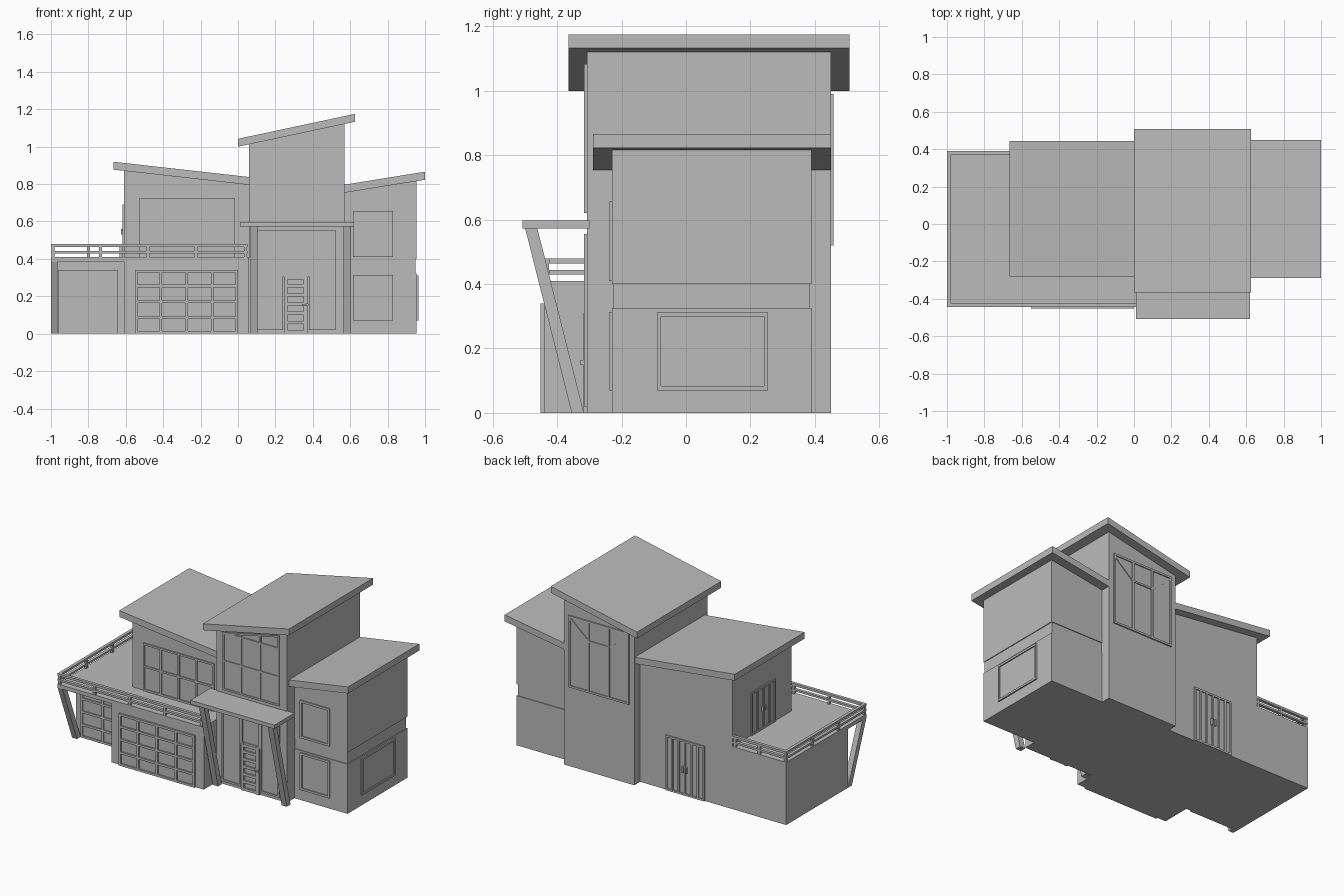
import bpy, bmesh

if "Cube" in bpy.data.objects:
    bpy.data.objects.remove(bpy.data.objects["Cube"])

grey = bpy.data.materials.new("plain_grey")
grey.diffuse_color = (0.5, 0.5, 0.5, 1)
grey.use_nodes = True
grey.node_tree.nodes["Principled BSDF"].inputs["Base Color"].default_value = grey.diffuse_color

AXES = {'x': lambda u, v, t: (t, u, v),
        'y': lambda u, v, t: (u, t, v),
        'z': lambda u, v, t: (u, v, t)}


def prism(profile, axis, a, b):
    """A solid: profile in the plane across the axis, extruded from a to b."""
    return (profile, axis, a, b)


def box(x0, x1, y0, y1, z0, z1):
    return prism([(x0, y0), (x1, y0), (x1, y1), (x0, y1)], 'z', z0, z1)


def build(name, solids):
    bm = bmesh.new()
    for profile, axis, a, b in solids:
        f = AXES[axis]
        lo = [bm.verts.new(f(u, v, a)) for u, v in profile]
        hi = [bm.verts.new(f(u, v, b)) for u, v in profile]
        bm.faces.new(lo)
        bm.faces.new(hi)
        n = len(lo)
        for i in range(n):
            j = (i + 1) % n
            bm.faces.new((lo[i], lo[j], hi[j], hi[i]))
    bmesh.ops.recalc_face_normals(bm, faces=bm.faces)
    me = bpy.data.meshes.new(name)
    bm.to_mesh(me)
    bm.free()
    me.materials.append(grey)
    ob = bpy.data.objects.new(name, me)
    bpy.context.collection.objects.link(ob)
    return ob


def plate(axis, wall, side, profile, d):
    """A plate of depth d standing on a wall plane, facing side (+1 / -1)."""
    return prism(profile, axis, wall, wall + side * d)


def rect(u0, u1, z0, z1):
    return [(u0, z0), (u1, z0), (u1, z1), (u0, z1)]


def panes(axis, wall, side, us, zs, bar=0.012, d=0.009):
    """Framed glazing: bars along every line in us and zs over a thin pane."""
    out = [plate(axis, wall, side, rect(us[0], us[-1], zs[0], zs[-1]), 0.002)]

    def spans(vals):
        for i, v in enumerate(vals):
            if i == 0:
                yield v, v + bar
            elif i == len(vals) - 1:
                yield v - bar, v
            else:
                yield v - bar / 2, v + bar / 2
    for a, b in spans(us):
        out.append(plate(axis, wall, side, rect(a, b, zs[0], zs[-1]), d))
    for a, b in spans(zs):
        out.append(plate(axis, wall, side, rect(us[0], us[-1], a, b), d))
    return out


def split(a, b, n):
    return [a + (b - a) * i / n for i in range(n + 1)]


def slab(x0, z0, x1, z1, t):
    return [(x0, z0), (x1, z1), (x1, z1 + t), (x0, z0 + t)]


def wall_under(x0, x1, base, roof):
    """Wall profile with its top following the underside of a sloped roof."""
    (ax, az), (bx, bz) = roof[:2]
    z = lambda x: az + (bz - az) * (x - ax) / (bx - ax)
    return [(x0, base), (x1, base), (x1, z(x1)), (x0, z(x0))]


# Roofs and main walls
tower_roof = slab(0.0, 1.0, 0.625, 1.133, 0.042)
left_roof = slab(-0.665, 0.877, 0.065, 0.795, 0.042)
right_roof = slab(0.565, 0.753, 1.0, 0.823, 0.043)
build("tower_roof", [prism(tower_roof, 'y', -0.365, 0.508)])
build("left_roof", [prism(left_roof, 'y', -0.28, 0.445)])
build("right_roof", [prism(right_roof, 'y', -0.288, 0.45)])
build("tower_walls", [prism(wall_under(0.06, 0.57, 0, tower_roof), 'y', -0.308, 0.45)])
build("left_upper_walls", [prism(wall_under(-0.61, 0.06, 0.405, left_roof), 'y', -0.22, 0.39)])
build("right_wing_walls", [
    box(0.57, 0.955, -0.23, 0.39, 0, 0.325),
    box(0.57, 0.95, -0.225, 0.385, 0.325, 0.40),
    prism(wall_under(0.57, 0.955, 0.40, right_roof), 'y', -0.23, 0.39)])

# Garage storey and deck
build("garage_walls", [prism([(-1, 0.39), (-1, -0.25), (-0.61, -0.25), (-0.61, -0.44),
                              (0.06, -0.44), (0.06, 0.39)], 'z', 0, 0.385)])
build("deck", [box(-1, 0.06, -0.443, 0.39, 0.385, 0.41)])

# Deck railing: three runs of two rails with posts
rail = []
for z0, z1 in ((0.43, 0.443), (0.464, 0.479)):
    rail += [box(-1, 0.05, -0.443, -0.423, z0, z1),
             box(-1, -0.98, -0.423, 0.39, z0, z1),
             box(-0.98, -0.61, 0.37, 0.39, z0, z1)]
posts = [(x, -0.433) for x in (-0.99, -0.735, -0.48, -0.225, 0.04)]
posts += [(-0.99, y) for y in (-0.16, 0.11, 0.38)] + [(-0.80, 0.38), (-0.625, 0.38)]
for x, y in posts:
    rail.append(box(x - 0.008, x + 0.008, y - 0.008, y + 0.008, 0.41, 0.47))
build("deck_railing", rail)


# Slanted supports
def leg(top_y, foot_y, z, w):
    return [(foot_y, 0), (foot_y + w, 0), (top_y + w, z), (top_y, z)]


build("deck_leg", [prism(leg(-0.44, -0.29, 0.385, 0.04), 'x', -1, -0.965)])
build("porch_legs", [prism(leg(-0.50, -0.355, 0.575, 0.038), 'x', x, x + 0.038)
                     for x in (0.066, 0.565)])
build("porch_roof", [box(0.01, 0.62, -0.508, -0.30, 0.573, 0.598)])

# Garage doors: frame bars round sunken panels
build("wide_garage_door", panes('y', -0.44, -1, split(-0.55, 0.0, 4), split(0.0, 0.34, 4), 0.014, 0.012))
build("narrow_garage_door", panes('y', -0.25, -1, split(-0.96, -0.645, 2), split(0.0, 0.34, 4), 0.014))

# Upper left window and right wing windows
build("left_upper_window", panes('y', -0.22, -1, split(-0.53, -0.015, 4), [0.41, 0.57, 0.722]))
build("right_front_windows",
      panes('y', -0.23, -1, [0.615, 0.83], [0.41, 0.657], 0.014)
      + panes('y', -0.23, -1, [0.615, 0.83], [0.07, 0.314], 0.014))
build("right_side_window", panes('x', 0.955, 1, [-0.09, 0.255], [0.07, 0.312], 0.013))

# Tall tower front window with a sloped top light
cols = [0.108, 0.24, 0.38, 0.518]
top = lambda x: 0.985 + 0.213 * (x - 0.06)
tower = panes('y', -0.308, -1, cols, [0.62, 0.81, 1.0], 0.011, 0.008)
for x in cols:
    a, b = (x - 0.0055, x + 0.0055) if 0.2 < x < 0.5 else ((x, x + 0.011) if x < 0.2 else (x - 0.011, x))
    tower.append(plate('y', -0.308, -1, [(a, 0.99), (b, 0.99), (b, top(b)), (a, top(a))], 0.008))
tower.append(plate('y', -0.308, -1, slab(cols[0], top(cols[0]) - 0.011, cols[-1], top(cols[-1]) - 0.011, 0.011), 0.008))
build("tower_front_window", tower)

# Entrance: side lights, light over the door, door with slots and handle
build("entrance_glazing",
      panes('y', -0.308, -1, [0.10, 0.24], [0.02, 0.555])
      + panes('y', -0.308, -1, [0.24, 0.38], [0.305, 0.555])
      + panes('y', -0.308, -1, [0.38, 0.52], [0.02, 0.555]))
slots = [0.01 + 0.049 * i for i in range(6)]
door = [plate('y', -0.308, -1, rect(0.245, 0.265, 0.0, 0.31), 0.011),
        plate('y', -0.308, -1, rect(0.35, 0.375, 0.0, 0.31), 0.011)]
for z in slots + [0.295]:
    door.append(plate('y', -0.308, -1, rect(0.265, 0.35, z - 0.008, z + 0.01), 0.011))
build("front_door", door)
build("front_door_handle", [box(0.345, 0.378, -0.328, -0.322, 0.152, 0.159),
                            box(0.366, 0.374, -0.328, -0.316, 0.148, 0.164)])

# Tower back window with corner diagonals
back = panes('y', 0.45, 1, [0.095, 0.535], [0.52, 0.99], 0.013, 0.008)
for x in (0.242, 0.388):
    back.append(plate('y', 0.45, 1, rect(x - 0.006, x + 0.006, 0.52, 0.99), 0.008))
back.append(plate('y', 0.45, 1, rect(0.242, 0.388, 0.85, 0.862), 0.008))
for x0, x1 in ((0.10, 0.242), (0.53, 0.388)):
    back.append(plate('y', 0.45, 1, slab(x0, 0.97, x1, 0.85, 0.014), 0.0075))
build("tower_back_window", back)

# Back garden door and deck door, each a pair of leaves with handles
build("garden_door", panes('y', 0.39, 1, split(-0.41, -0.13, 6), [0.0, 0.36], 0.012))
build("garden_door_handles", [box(x - 0.005, x + 0.005, 0.39, 0.408, 0.15, 0.19) for x in (-0.282, -0.258)])
build("deck_door", panes('x', -0.61, -1, split(-0.05, 0.20, 4), [0.41, 0.69], 0.012, 0.008))
build("deck_door_handles", [box(-0.625, -0.61, y - 0.005, y + 0.005, 0.53, 0.56) for y in (0.063, 0.087)])
